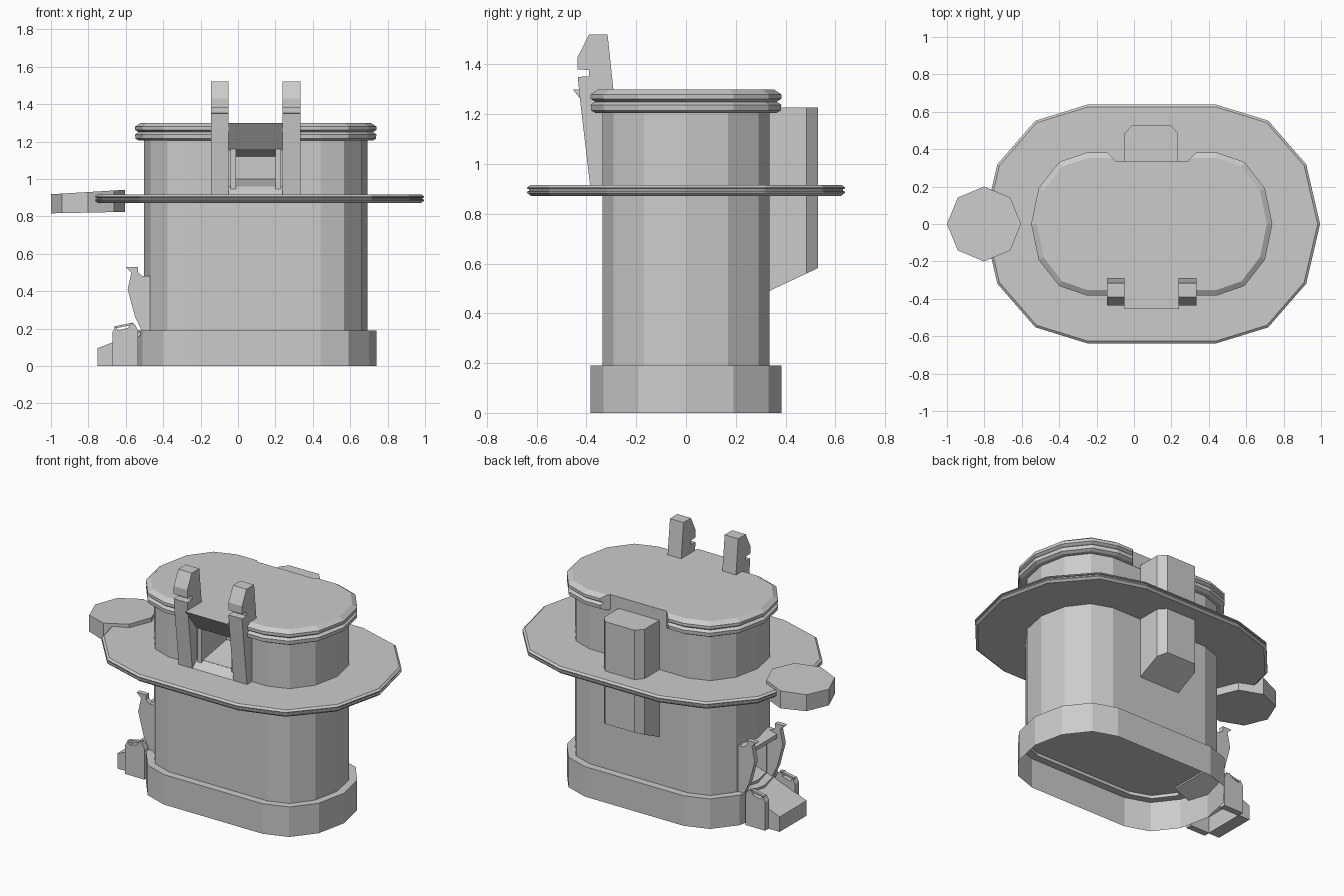
import bpy, bmesh, math

if "Cube" in bpy.data.objects:
    bpy.data.objects.remove(bpy.data.objects["Cube"])

CX, HALF, RX, RY = 0.095, 0.345, 0.30, 0.383   # shared oval footprint


def finish(name, bm):
    bmesh.ops.recalc_face_normals(bm, faces=bm.faces)
    me = bpy.data.meshes.new(name)
    bm.to_mesh(me)
    bm.free()
    ob = bpy.data.objects.new(name, me)
    bpy.context.collection.objects.link(ob)
    return ob


def oval(inset):
    pts = []
    for side, start in ((1, -90), (-1, 90)):
        for i in range(7):
            a = math.radians(start + 30 * i)
            pts.append((CX + side * HALF + (RX - inset) * math.cos(a), (RY - inset) * math.sin(a)))
    return pts


def oval_loft(name, profile, caps=True):
    """Stack oval rings given as (inset, z)."""
    bm = bmesh.new()
    rings = [[bm.verts.new((x, y, z)) for x, y in oval(i)] for i, z in profile]
    for a, b in zip(rings, rings[1:]):
        for k in range(14):
            n = (k + 1) % 14
            bm.faces.new((a[k], a[n], b[n], b[k]))
    if caps:
        bm.faces.new(rings[0][::-1])
        bm.faces.new(rings[-1])
    return finish(name, bm)


def prism(name, pts, axis, lo, hi):
    """Extrude a 2D outline along one axis."""
    def place(p, t):
        return {'x': (t, p[0], p[1]), 'y': (p[0], t, p[1]), 'z': (p[0], p[1], t)}[axis]
    bm = bmesh.new()
    a, b = ([bm.verts.new(place(p, t)) for p in pts] for t in (lo, hi))
    n = len(pts)
    bm.faces.new(a)
    bm.faces.new(b[::-1])
    for k in range(n):
        bm.faces.new((a[k], a[(k + 1) % n], b[(k + 1) % n], b[k]))
    return finish(name, bm)


def cut(ob, cutter):
    m = ob.modifiers.new("cut", 'BOOLEAN')
    m.operation, m.solver, m.object = 'DIFFERENCE', 'EXACT', cutter
    cutter.hide_render = True
    cutter.hide_set(True)


# main drum, hollow skirt, deck and lid
body = oval_loft("body", [(0.047, 0.21), (0.047, 1.23)])
oval_loft("base_skirt", [(0, 0), (0, 0.19), (0.047, 0.19), (0.047, 0.21)], caps=False)
oval_loft("deck", [(-0.24, 0.872), (-0.255, 0.884), (-0.255, 0.89), (-0.247, 0.892),
                   (-0.247, 0.899), (-0.255, 0.901), (-0.255, 0.906), (-0.242, 0.916)])
lid = oval_loft("lid", [(0.02, 1.205), (0.002, 1.215), (0.0, 1.238), (0.018, 1.25),
                        (0.0, 1.262), (0.0, 1.28), (0.03, 1.30)])

# notch at the back of the lid
cut(lid, prism("lid_notch_cutter", [(-0.10, 0.338), (0.29, 0.338), (0.36, 0.41), (-0.17, 0.41)],
               'z', 1.1, 1.4))

# front window, its frame, sill ramp and hood
cut(body, prism("window_cutter", [(-0.5, 0.93), (-0.34, 0.96), (-0.10, 1.0), (-0.10, 1.12),
                                  (-0.34, 1.16), (-0.5, 1.16)], 'x', -0.01, 0.20))
prism("window_sill", [(-0.335, 0.91), (-0.39, 0.91), (-0.335, 0.96)], 'x', -0.05, 0.24)
prism("window_hood", [(-0.30, 1.30), (-0.455, 1.30), (-0.34, 1.155), (-0.30, 1.155)],
      'x', -0.05, 0.24)
for x in (-0.04, 0.20):
    prism("window_post", [(-0.33, 0.94), (-0.35, 0.94), (-0.35, 1.16), (-0.33, 1.16)],
          'x', x, x + 0.03)

# two upright notched arms
arm = [(-0.30, 0.91), (-0.385, 0.91), (-0.425, 1.25), (-0.435, 1.35), (-0.39, 1.352), (-0.39, 1.378),
       (-0.435, 1.38), (-0.435, 1.43), (-0.39, 1.52), (-0.315, 1.52), (-0.292, 1.30)]
for x in (-0.145, 0.238):
    prism("upright_arm", arm, 'x', x, x + 0.095)

# chamfered box on the back with sloping underside
box = prism("back_box", [(-0.05, 0.32), (-0.05, 0.485), (-0.01, 0.53), (0.195, 0.53),
                         (0.235, 0.485), (0.235, 0.32)], 'z', 0.49, 1.228)
for v in box.data.vertices:
    if v.co.z < 1:
        v.co.z += (v.co.y - 0.335) * 0.47

# tilted octagonal side pad
pad = prism("side_pad", [(-0.802 + 0.198 * math.cos(k * math.pi / 4),
                          0.2 * math.sin(k * math.pi / 4)) for k in range(8)], 'z', 0.82, 0.93)
for v in pad.data.vertices:
    v.co.z += (v.co.x + 0.8) * (0.06 if v.co.z > 0.9 else 0.02)

# outlet opening, chute and its brackets on the left
cut(body, prism("outlet_cutter", [(-0.7, 0.1), (-0.38, 0.24), (-0.38, 0.44), (-0.7, 0.44)],
                'y', -0.12, 0.12))
prism("chute_floor", [(-0.75, 0.075), (-0.75, 0.095), (-0.42, 0.225), (-0.42, 0.20)],
      'y', -0.135, 0.135)
prism("chute_lip", [(-0.75, 0), (-0.75, 0.095), (-0.67, 0.125), (-0.67, 0)], 'y', -0.135, 0.135)
prism("outlet_hood", [(-0.55, 0.44), (-0.55, 0.465), (-0.47, 0.485), (-0.47, 0.44)],
      'y', -0.135, 0.135)
bracket = [(-0.672, 0), (-0.672, 0.18), (-0.655, 0.21), (-0.64, 0.19), (-0.585, 0.205),
           (-0.575, 0.23), (-0.55, 0.22), (-0.535, 0.19), (-0.535, 0)]
hinge = [(-0.515, 0.19), (-0.55, 0.26), (-0.59, 0.41), (-0.57, 0.50), (-0.60, 0.53), (-0.535, 0.53),
         (-0.535, 0.50), (-0.51, 0.48), (-0.46, 0.48), (-0.46, 0.19)]
for s in (-1, 1):
    prism("chute_bracket", bracket, 'y', s * 0.13, s * 0.17)
    prism("outlet_hinge", hinge, 'y', s * 0.125, s * 0.155)
    prism("bracket_rail", [(-0.66, 0.20), (-0.66, 0.212), (-0.56, 0.232), (-0.56, 0.22)],
          'y', s * 0.14, s * 0.16)
